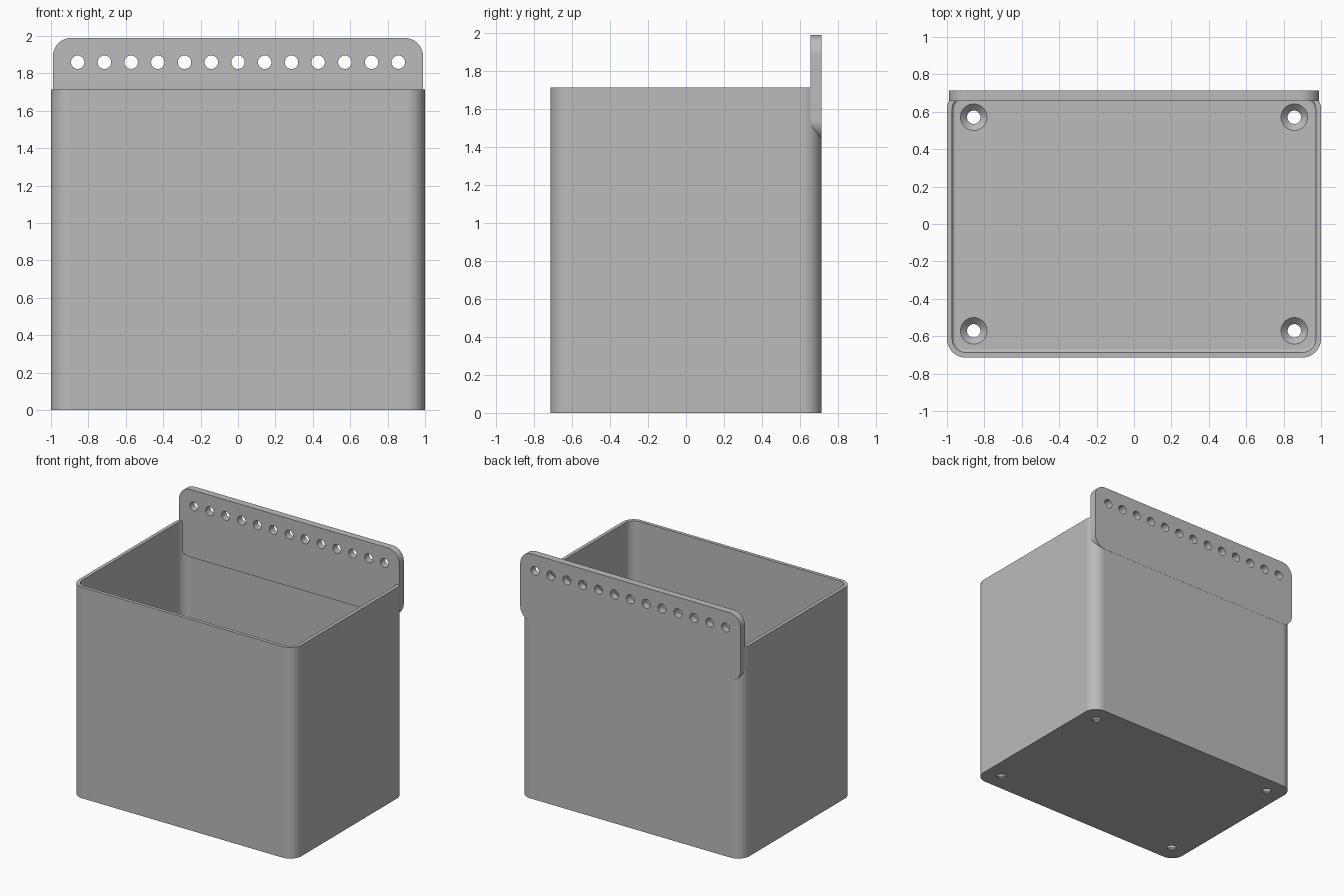
import bpy, bmesh
from math import sin, cos, pi

if "Cube" in bpy.data.objects:
    bpy.data.objects.remove(bpy.data.objects["Cube"], do_unlink=True)

gray = bpy.data.materials.new("plain gray")
gray.use_nodes = True
color = (0.5, 0.5, 0.5, 1)
gray.diffuse_color = color
gray.node_tree.nodes["Principled BSDF"].inputs["Base Color"].default_value = color

HALF_X, HALF_Y, HEIGHT = 1.0, 0.714, 1.715
WALL, FLOOR, FILLET, RADIUS = 0.028, 0.043, 0.018, 0.1
HOLE, SINK = 0.036, 0.071
PLATE_BOTTOM, PLATE_TOP, PLATE_DEPTH = 1.44, 1.99, 0.058


def rounded_rect(hx, hy, r, steps=12):
    """Counter-clockwise outline of a rectangle with round corners."""
    points = []
    for i, (sx, sy) in enumerate([(1, 1), (-1, 1), (-1, -1), (1, -1)]):
        for k in range(steps + 1):
            a = (i + k / steps) * pi / 2
            points.append((sx * (hx - r) + r * cos(a), sy * (hy - r) + r * sin(a)))
    return points


def circle(r, cx=0, cy=0, steps=32):
    return [(cx + r * cos(2 * pi * k / steps), cy + r * sin(2 * pi * k / steps))
            for k in range(steps)]


def loft(name, rings):
    """Solid through a stack of equal-count 3D rings, capped at both ends."""
    bm = bmesh.new()
    loops = [[bm.verts.new(p) for p in ring] for ring in rings]
    for low, high in zip(loops, loops[1:]):
        for i in range(len(low)):
            j = (i + 1) % len(low)
            bm.faces.new((low[i], low[j], high[j], high[i]))
    bm.faces.new(loops[0][::-1])
    bm.faces.new(loops[-1])
    bmesh.ops.recalc_face_normals(bm, faces=bm.faces)
    mesh = bpy.data.meshes.new(name)
    bm.to_mesh(mesh)
    bm.free()
    mesh.materials.append(gray)
    obj = bpy.data.objects.new(name, mesh)
    bpy.context.collection.objects.link(obj)
    return obj


def flat(outline, z):
    return [(x, y, z) for x, y in outline]


def upright(outline, y):
    return [(x, y, z) for x, z in outline]


def activate(obj):
    bpy.ops.object.select_all(action='DESELECT')
    obj.select_set(True)
    bpy.context.view_layer.objects.active = obj


def cut(obj, cutters):
    activate(obj)
    for cutter in cutters:
        mod = obj.modifiers.new("cut", 'BOOLEAN')
        mod.operation, mod.solver, mod.object = 'DIFFERENCE', 'EXACT', cutter
        bpy.ops.object.modifier_apply(modifier=mod.name)
        bpy.data.objects.remove(cutter, do_unlink=True)


def finish(obj):
    activate(obj)
    bpy.ops.object.shade_smooth_by_angle(angle=pi / 6)
    mod = obj.modifiers.new("even shading", 'WEIGHTED_NORMAL')
    mod.keep_sharp = True


# Open bin with rounded upright corners
outer = rounded_rect(HALF_X, HALF_Y, RADIUS)
bin_body = loft("bin_body", [flat(outer, 0), flat(outer, HEIGHT)])

# Cavity, rounded where the walls meet the floor
rings = []
for k in range(6):
    a = k / 5 * pi / 2
    inset = WALL + FILLET * (1 - sin(a))
    rings.append(flat(rounded_rect(HALF_X - inset, HALF_Y - inset, RADIUS - inset),
                      FLOOR + FILLET * (1 - cos(a))))
rings.append(flat(rounded_rect(HALF_X - WALL, HALF_Y - WALL, RADIUS - WALL), HEIGHT + 0.1))
cutters = [loft("cavity_cutter", rings)]

# Countersunk screw holes in the floor
for x in (-0.857, 0.857):
    for y in (-0.571, 0.571):
        levels = [(HOLE, -0.1), (HOLE, FLOOR + HOLE - SINK), (SINK, FLOOR), (SINK, FLOOR + 0.05)]
        cutters.append(loft("screw_cutter", [flat(circle(r, x, y), z) for r, z in levels]))
cut(bin_body, cutters)
finish(bin_body)

# Hanging plate along the back, standing above the rim
half_z = (PLATE_TOP - PLATE_BOTTOM) / 2
outline = [(x, z + PLATE_BOTTOM + half_z) for x, z in rounded_rect(0.99, half_z, RADIUS)]
back = HALF_Y + 0.001
hanging_plate = loft("hanging_plate", [upright(outline, back - PLATE_DEPTH), upright(outline, back)])

# Row of thirteen hanging holes
cut(hanging_plate, [
    loft("hole_cutter", [upright(circle(HOLE, i / 7, 1.86), y) for y in (0.5, 0.9)])
    for i in range(-6, 7)])
finish(hanging_plate)
